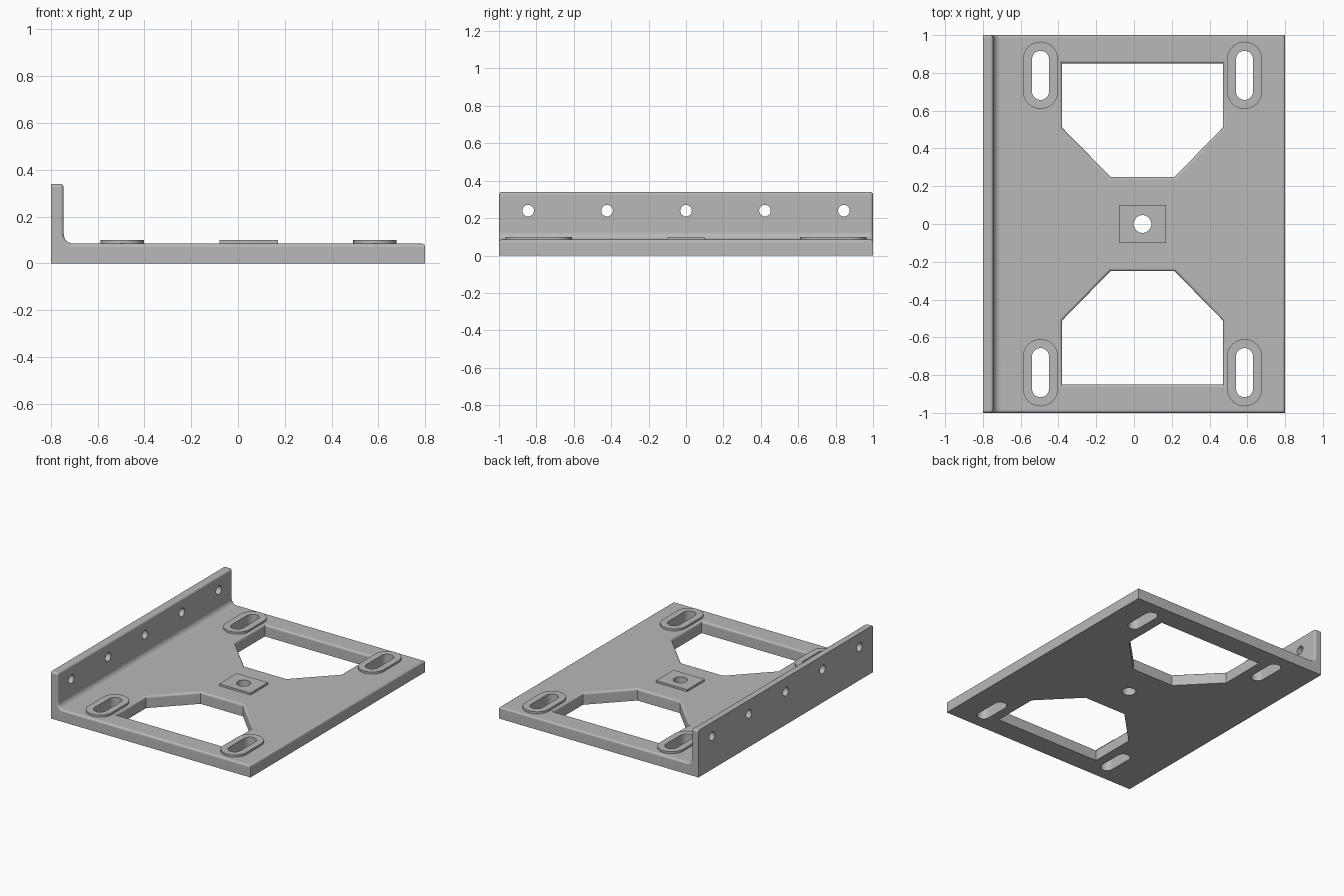
import bpy, bmesh, math
from mathutils import Vector

if "Cube" in bpy.data.objects:
    bpy.data.objects.remove(bpy.data.objects["Cube"])

PLATE_T, PAD_TOP = 0.085, 0.1
grey = bpy.data.materials.new("light grey")
grey.diffuse_color = (0.48, 0.48, 0.48, 1)
grey.use_nodes = True
grey.node_tree.nodes["Principled BSDF"].inputs["Base Color"].default_value = grey.diffuse_color


def prism(name, points, depth):
    """Extrude a closed 3D outline along the depth vector."""
    bm = bmesh.new()
    face = bm.faces.new([bm.verts.new(p) for p in points])
    ext = bmesh.ops.extrude_face_region(bm, geom=[face])
    verts = [g for g in ext["geom"] if isinstance(g, bmesh.types.BMVert)]
    bmesh.ops.translate(bm, verts=verts, vec=Vector(depth))
    bmesh.ops.recalc_face_normals(bm, faces=bm.faces)
    mesh = bpy.data.meshes.new(name)
    bm.to_mesh(mesh)
    bm.free()
    mesh.materials.append(grey)
    obj = bpy.data.objects.new(name, mesh)
    bpy.context.collection.objects.link(obj)
    return obj


def combine(body, tool, operation):
    """Apply a boolean, then remove the tool."""
    mod = body.modifiers.new("boolean", 'BOOLEAN')
    mod.object, mod.operation, mod.solver = tool, operation, 'EXACT'
    bpy.context.view_layer.objects.active = body
    bpy.ops.object.modifier_apply(modifier=mod.name)
    bpy.data.objects.remove(tool)


def slot(cx, cy, radius, half, z, n=16):
    """Rounded slot outline along y; half = 0 gives a circle."""
    pts = []
    for i in range(n + 1):
        a = math.pi * i / n
        pts.append((cx + radius * math.cos(a), cy + half + radius * math.sin(a), z))
    low = [(2 * cx - x, 2 * cy - y, z) for x, y, z in pts]
    return pts + (low if half else low[1:-1])


# L-shaped body with an inside fillet
R, WALL_X = 0.04, -0.745
profile = [(-0.8, 0), (0.8, 0), (0.8, PLATE_T)]
for i in range(9):
    a = -math.pi / 2 - math.pi / 2 * i / 8
    profile.append((WALL_X + R + R * math.cos(a), PLATE_T + R + R * math.sin(a)))
profile += [(WALL_X, 0.34), (-0.8, 0.34)]
body = prism("mounting_bracket", [(x, -1, z) for x, z in profile], (0, 2, 0))

# Two windows, mirrored front to back
window = [(-0.38, 0.85), (0.47, 0.85), (0.47, 0.51), (0.215, 0.25), (-0.125, 0.25), (-0.38, 0.51)]
for s in (1, -1):
    combine(body, prism("window_cutter", [(x, s * y, -0.1) for x, y in window], (0, 0, 0.3)), 'DIFFERENCE')

# Round the upper edges only
bm = bmesh.new()
bm.from_mesh(body.data)
bm.normal_update()
edges = [e for e in bm.edges
         if len(e.link_faces) == 2 and e.calc_face_angle_signed() > 0.6
         and min(v.co.z for v in e.verts) > 0.05
         and max(v.co.x for v in e.verts) > -0.79]
bmesh.ops.bevel(bm, geom=edges, offset=0.015, segments=4, profile=0.5, affect='EDGES')
bm.to_mesh(body.data)
bm.free()

# Raised pads with slots through them
for x in (-0.495, 0.585):
    for y in (-0.787, 0.787):
        combine(body, prism("slot_pad", slot(x, y, 0.093, 0.085, 0.05), (0, 0, PAD_TOP - 0.05)), 'UNION')
        combine(body, prism("slot_cutter", slot(x, y, 0.045, 0.085, -0.1), (0, 0, 0.3)), 'DIFFERENCE')

# Centre pad and hole
centre = [(-0.08, -0.1, 0.05), (0.17, -0.1, 0.05), (0.17, 0.1, 0.05), (-0.08, 0.1, 0.05)]
combine(body, prism("centre_pad", centre, (0, 0, PAD_TOP - 0.05)), 'UNION')
combine(body, prism("centre_cutter", slot(0.045, 0, 0.047, 0, -0.1), (0, 0, 0.3)), 'DIFFERENCE')

# Row of holes in the upright flange
for i in range(-2, 3):
    ring = [(-0.9, 0.422 * i + 0.031 * math.cos(t * math.pi / 12), 0.24 + 0.031 * math.sin(t * math.pi / 12))
            for t in range(24)]
    combine(body, prism("flange_cutter", ring, (0.25, 0, 0)), 'DIFFERENCE')

# Smooth the rounded edges, keep the flats flat
bpy.ops.object.select_all(action='DESELECT')
body.select_set(True)
bpy.context.view_layer.objects.active = body
bpy.ops.object.shade_smooth_by_angle(angle=math.radians(32))
weighted = body.modifiers.new("flat_faces", 'WEIGHTED_NORMAL')
weighted.keep_sharp = True
